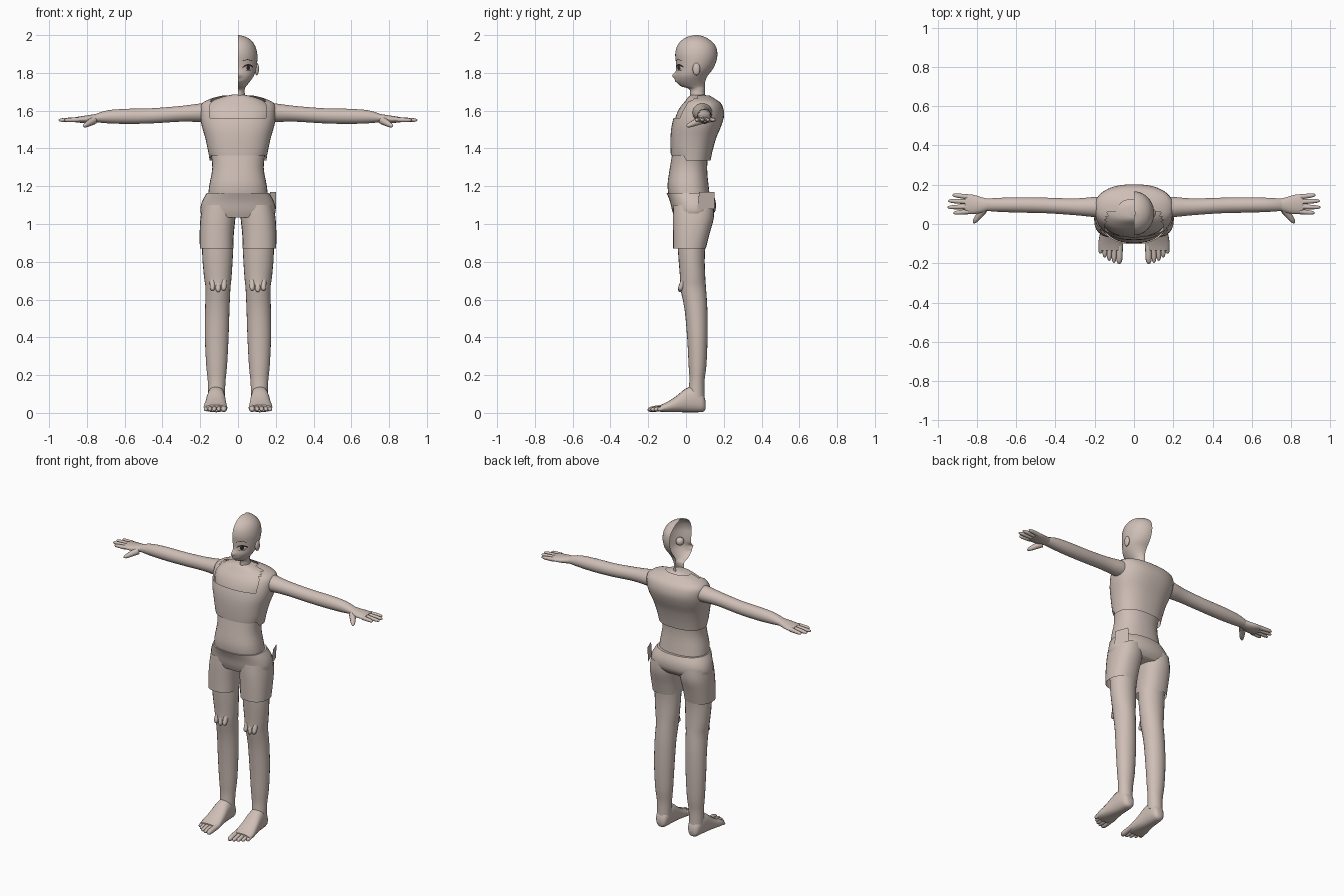
import bpy, bmesh, math
from mathutils import Vector
from mathutils.bvhtree import BVHTree

if "Cube" in bpy.data.objects:
    bpy.data.objects.remove(bpy.data.objects["Cube"])


def material(name, rgb):
    m = bpy.data.materials.new(name)
    m.diffuse_color = (*rgb, 1)
    m.use_nodes = True
    m.node_tree.nodes["Principled BSDF"].inputs["Base Color"].default_value = m.diffuse_color
    return m


CLAY = material("warm clay", (0.62, 0.52, 0.47))
DARK = material("dark lash", (0.03, 0.02, 0.02))


def finish(name, bm, mirror=False, mat=CLAY, angle=50):
    me = bpy.data.meshes.new(name)
    bm.to_mesh(me)
    bm.free()
    ob = bpy.data.objects.new(name, me)
    bpy.context.collection.objects.link(ob)
    me.materials.append(mat)
    if mirror:
        ob.modifiers.new("mirror", 'MIRROR').use_mirror_merge = False
    bpy.ops.object.select_all(action='DESELECT')
    ob.select_set(True)
    bpy.context.view_layer.objects.active = ob
    bpy.ops.object.shade_smooth_by_angle(angle=math.radians(angle))
    return ob


def smooth_rows(rows, k):
    # Catmull-Rom interpolation between rings
    out = []
    for i in range(len(rows) - 1):
        p = [rows[max(0, min(len(rows) - 1, i + d))] for d in (-1, 0, 1, 2)]
        for s in range(k):
            t = s / k
            out.append([0.5 * (2 * b + (c - a) * t + (2 * a - 5 * b + 4 * c - d) * t * t
                               + (3 * b - a - 3 * c + d) * t ** 3) for a, b, c, d in zip(*p)])
    return out + [list(rows[-1])]


def loft(bm, axis, rows, n=24, k=3, power=2.0, cap=True, half=False):
    # each row: position along axis, then low/high limits on the other two axes
    rings = []
    for t, a0, a1, b0, b1 in smooth_rows(rows, k):
        ring = []
        for i in range(n + 1 if half else n):
            g = -math.pi / 2 + math.pi * i / n * (1 if half else 2)
            c, s = math.cos(g), math.sin(g)
            c = math.copysign(abs(c) ** (2 / power), c)
            s = math.copysign(abs(s) ** (2 / power), s)
            if half and i in (0, n):
                c = 0
            a = (a0 + a1) / 2 + c * (a1 - a0) / 2
            b = (b0 + b1) / 2 + s * (b1 - b0) / 2
            co = {'z': (a, b, t), 'x': (t, a, b), 'y': (a, t, b)}[axis]
            ring.append(bm.verts.new(co))
        rings.append(ring)
    for r, q in zip(rings, rings[1:]):
        for i in range(len(r) - (1 if half else 0)):
            j = (i + 1) % len(r)
            bm.faces.new((r[i], r[j], q[j], q[i]))
    if cap:
        bm.faces.new(rings[0][::-1])
        bm.faces.new(rings[-1])
    bmesh.ops.recalc_face_normals(bm, faces=bm.faces)


def digit(bm, start, end, r0, r1, n=10):
    # rounded finger or toe
    a, b = Vector(start), Vector(end)
    d = (b - a).normalized()
    u = d.orthogonal().normalized()
    v = d.cross(u)
    rings = []
    for t, s in ((0, 1), (.45, 1), (.7, 1), (.88, .85), (.97, .5), (1, .15)):
        r = (r0 + (r1 - r0) * t) * s
        rings.append([bm.verts.new(a.lerp(b, t) + r * (math.cos(i * math.tau / n) * u
                      + math.sin(i * math.tau / n) * v)) for i in range(n)])
    for p, q in zip(rings, rings[1:]):
        for i in range(n):
            bm.faces.new((p[i], p[(i + 1) % n], q[(i + 1) % n], q[i]))
    bm.faces.new(rings[-1])
    bmesh.ops.recalc_face_normals(bm, faces=bm.faces)


# Torso under the clothes
bm = bmesh.new()
loft(bm, 'z', [(1.12, -.16, .16, -.085, .13), (1.2, -.153, .153, -.098, .12),
               (1.3, -.136, .136, -.085, .112), (1.4, -.15, .15, -.07, .125),
               (1.52, -.175, .175, -.066, .17), (1.6, -.185, .185, -.042, .18),
               (1.65, -.14, .14, -.005, .15), (1.675, -.075, .075, .015, .115),
               (1.685, -.03, .03, .03, .1)], n=32, power=2.3)
finish("torso", bm)

# Sleeveless top with a square neckline
bm = bmesh.new()
loft(bm, 'z', [(1.345, -.15, .15, -.08, .13), (1.45, -.172, .172, -.082, .158),
               (1.52, -.192, .192, -.076, .187), (1.58, -.2, .2, -.058, .202),
               (1.635, -.195, .195, -.022, .188), (1.665, -.14, .14, .005, .15),
               (1.68, -.08, .08, .02, .125)], n=40, power=2.4, cap=False)
gone = [f for f in bm.faces if f.calc_center_median().z > 1.555
        and abs(f.calc_center_median().x) < .14 and f.calc_center_median().y < .06]
bmesh.ops.delete(bm, geom=gone, context='FACES')
for v in bm.verts:  # hem dips at the back
    if v.co.z < 1.36:
        v.co.z += .018 if v.co.y < 0 else -.01
finish("sleeveless_top", bm)

# Shorts: pelvis and both legs
bm = bmesh.new()
loft(bm, 'z', [(1.165, -.165, .165, -.103, .14), (1.12, -.19, .19, -.085, .157),
               (1.07, -.2, .2, -.073, .155), (1.035, -.185, .185, -.06, .13)],
     n=32, power=2.3)
finish("shorts_hips", bm)
bm = bmesh.new()
loft(bm, 'z', [(1.1, .01, .188, -.068, .148), (1.03, .014, .199, -.07, .147),
               (.95, .022, .203, -.069, .125), (.87, .026, .202, -.068, .105)],
     n=24, power=2.3, cap=False)
finish("shorts_legs", bm, mirror=True)

# Loose flap on one hip
bm = bmesh.new()
pts = [(.20, .06, 1.08), (.20, .07, 1.17), (.17, .15, 1.17), (.165, .15, 1.08)]
bm.faces.new([bm.verts.new(p) for p in pts])
finish("hip_flap", bm)

# Legs
bm = bmesh.new()
loft(bm, 'z', [(1.02, .02, .188, -.05, .12), (.85, .026, .19, -.042, .1),
               (.72, .034, .18, -.032, .102), (.66, .04, .172, -.03, .106),
               (.55, .045, .174, -.008, .113), (.4, .05, .175, .006, .114),
               (.25, .058, .168, .014, .108), (.17, .066, .16, .018, .098),
               (.08, .07, .158, .01, .098)])
finish("legs", bm, mirror=True)

# Knee folds
bm = bmesh.new()
for x in (.075, .105, .135):
    digit(bm, (x, -.012, .70), (x, -.034, .648 if x != .105 else .64), .016, .013)
finish("knee_folds", bm, mirror=True)

# Feet and toes
bm = bmesh.new()
loft(bm, 'y', [(.104, .095, .13, .02, .06), (.09, .078, .15, .006, .1),
               (.05, .07, .16, .003, .14), (.0, .067, .166, .003, .13),
               (-.05, .062, .174, .004, .09), (-.1, .058, .182, .004, .058),
               (-.135, .062, .178, .006, .042)], n=20, power=2.4)
for x, tip, r in ((.073, -.203, .017), (.1, -.198, .013), (.124, -.187, .013),
                  (.147, -.17, .012), (.168, -.15, .012)):
    digit(bm, (x, -.1, .03), (x + .002, tip, .016), r, r * .95)
finish("feet", bm, mirror=True)

# Arms
bm = bmesh.new()
loft(bm, 'x', [(.13, .03, .14, 1.54, 1.645), (.2, .035, .138, 1.54, 1.638),
               (.3, .045, .13, 1.542, 1.625), (.45, .055, .134, 1.533, 1.613),
               (.58, .058, .136, 1.53, 1.61), (.69, .062, .133, 1.533, 1.602),
               (.76, .068, .128, 1.54, 1.58)])
finish("arms", bm, mirror=True)

# Hands with fingers and thumb
bm = bmesh.new()
loft(bm, 'x', [(.74, .07, .127, 1.54, 1.585), (.78, .056, .138, 1.535, 1.578),
               (.82, .05, .15, 1.535, 1.572), (.86, .053, .152, 1.538, 1.566)], n=18, k=2)
for y0, x1, y1 in ((.063, .92, .056), (.088, .95, .085), (.113, .947, .118), (.138, .925, .148)):
    digit(bm, (.845, y0, 1.552), (x1, y1, 1.55), .0135, .010)
digit(bm, (.765, .075, 1.548), (.818, .004, 1.517), .022, .011)
finish("hands", bm, mirror=True)

# Half head and half neck, open at the middle
bm = bmesh.new()
loft(bm, 'z', [(z, -w, w, f, b) for z, w, f, b in (
    (1.66, .042, .02, .105), (1.69, .036, .022, .1), (1.715, .036, .015, .1),
    (1.73, .044, -.028, .1), (1.755, .064, -.05, .102), (1.785, .084, -.056, .115),
    (1.82, .096, -.052, .142), (1.86, .102, -.054, .16), (1.9, .102, -.057, .166),
    (1.94, .092, -.048, .158), (1.97, .072, -.026, .132), (1.99, .042, .005, .1),
    (2.0, .008, .045, .065))], n=20, k=4, half=True, cap=False)
for v in bm.verts:  # nose and lips
    if v.co.y < 0:
        x, z = v.co.x, v.co.z
        v.co.y -= .018 * math.exp(-((z - 1.785) / .014) ** 2 - (x / .014) ** 2)
        v.co.y -= .007 * math.exp(-((z - 1.757) / .008) ** 2 - (x / .02) ** 2)
tree = BVHTree.FromBMesh(bm)
finish("half_head", bm, angle=80)


# Thin painted patches laid on the face
def patch(name, rows, mat):
    bm = bmesh.new()
    prev = None
    for x, z0, z1 in rows:
        pair = []
        for z in (z0, z1):
            hit = tree.ray_cast(Vector((x, -1, z)), Vector((0, 1, 0)))[0]
            pair.append(bm.verts.new((x, hit.y - .003, z)))
        if prev:
            bm.faces.new((prev[0], pair[0], pair[1], prev[1]))
        prev = pair
    finish(name, bm, mat=mat)


patch("upper_lash", [(.025, 1.826, 1.83), (.037, 1.834, 1.842), (.052, 1.838, 1.847),
                     (.068, 1.834, 1.845), (.08, 1.826, 1.834)], DARK)
patch("iris", [(.044, 1.822, 1.832), (.05, 1.815, 1.838), (.058, 1.815, 1.838),
               (.064, 1.822, 1.832)], DARK)
patch("lower_lash", [(.038, 1.812, 1.814), (.053, 1.809, 1.812), (.07, 1.813, 1.816)], DARK)
patch("eyebrow", [(.024, 1.862, 1.865), (.05, 1.869, 1.873), (.077, 1.863, 1.866)], DARK)

# Ear and inner eyeball
for name, pos, size in (("ear", (.1, .055, 1.82), (.011, .02, .033)),
                        ("eyeball", (.05, -.01, 1.825), (.025, .025, .025))):
    bm = bmesh.new()
    bmesh.ops.create_uvsphere(bm, u_segments=16, v_segments=10, radius=1)
    for v in bm.verts:
        v.co = Vector(p + c * s for p, c, s in zip(pos, v.co, size))
    finish(name, bm)
